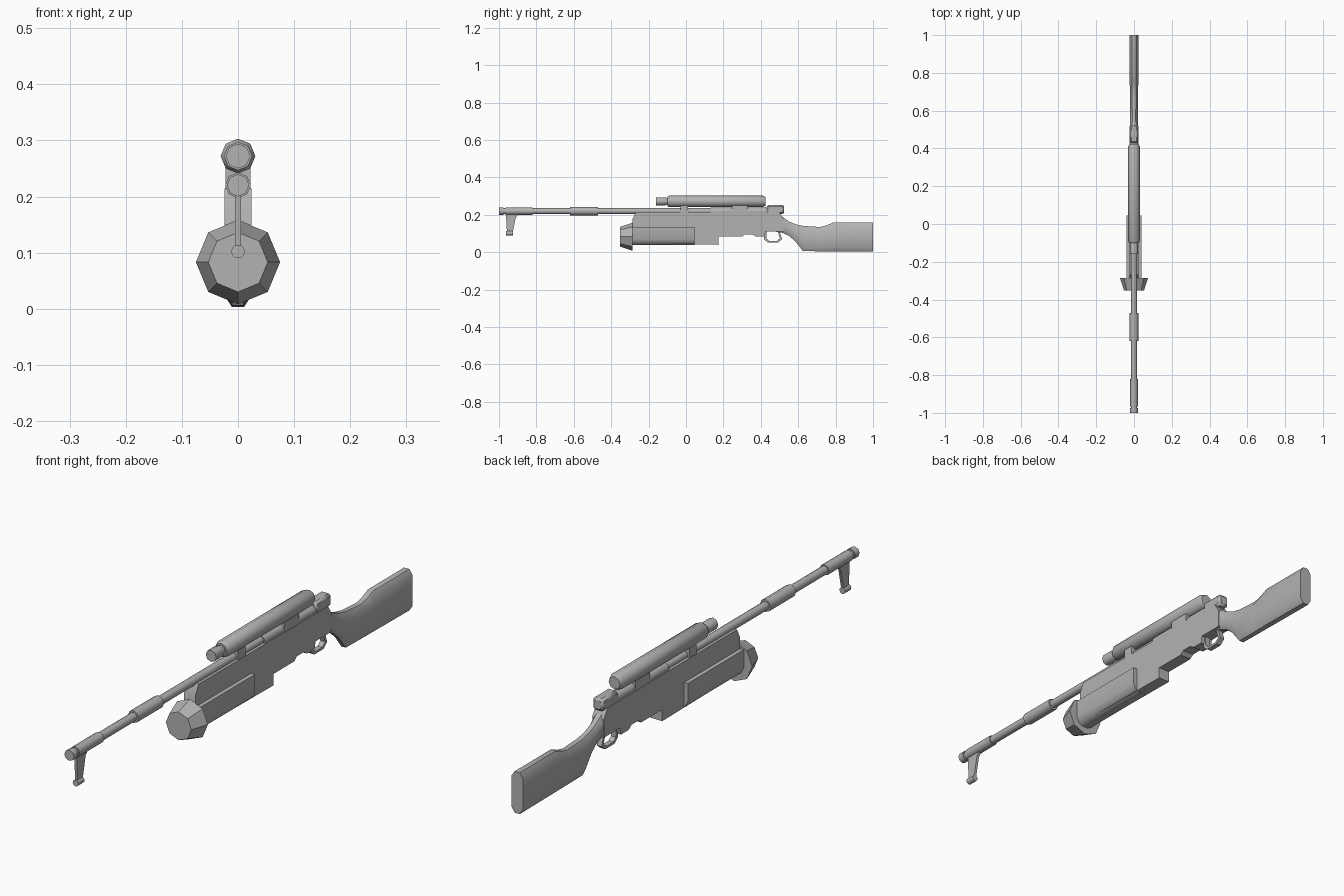
import bpy, bmesh, math

cube = bpy.data.objects.get("Cube")
if cube:
    bpy.data.objects.remove(cube, do_unlink=True)

grey = bpy.data.materials.new("plain grey")
grey.use_nodes = True
colour = (0.45, 0.45, 0.45, 1)
grey.diffuse_color = colour
grey.node_tree.nodes["Principled BSDF"].inputs["Base Color"].default_value = colour


def finish(name, bm, angle=30):
    bmesh.ops.recalc_face_normals(bm, faces=bm.faces[:])
    mesh = bpy.data.meshes.new(name)
    bm.to_mesh(mesh)
    bm.free()
    mesh.materials.append(grey)
    ob = bpy.data.objects.new(name, mesh)
    bpy.context.collection.objects.link(ob)
    bpy.ops.object.select_all(action='DESELECT')
    ob.select_set(True)
    bpy.context.view_layer.objects.active = ob
    bpy.ops.object.shade_smooth_by_angle(angle=math.radians(angle))
    return ob


def loft(name, rings, angle=30):
    """Skin a list of equal-length closed rings and cap both ends."""
    bm = bmesh.new()
    rows = [[bm.verts.new(p) for p in ring] for ring in rings]
    n = len(rows[0])
    for a, b in zip(rows, rows[1:]):
        for i in range(n):
            j = (i + 1) % n
            bm.faces.new((a[i], a[j], b[j], b[i]))
    bm.faces.new(rows[0])
    bm.faces.new(rows[-1])
    return finish(name, bm, angle)


def tube(name, z, profile, sides=8, angle=50):
    """Turned part along y; profile holds (y, radius) pairs."""
    turn = [2 * math.pi * i / sides for i in range(sides)]
    return loft(name, [[(r * math.cos(t), y, z + r * math.sin(t)) for t in turn]
                       for y, r in profile], angle)


def plate(name, outline, half, bevel=0):
    """Side outline of (y, z) points given a thickness across x."""
    ob = loft(name, [[(x, y, z) for y, z in outline] for x in (-half, half)])
    if bevel:
        mod = ob.modifiers.new("edge", 'BEVEL')
        mod.width = bevel
        mod.segments = 1
        mod.limit_method = 'ANGLE'
        mod.angle_limit = math.radians(50)
    return ob


def box(name, y0, y1, z0, z1, half, bevel=0):
    return plate(name, [(y0, z0), (y1, z0), (y1, z1), (y0, z1)], half, bevel)


def section(y, top, bottom, half, cut):
    """Tall eight-sided cross-section with cut corners."""
    s = half * 0.45
    right = [(s, bottom), (half, bottom + cut), (half, top - cut), (s, top)]
    return [(x, y, z) for x, z in right] + [(-x, y, z) for x, z in reversed(right)]


# Barrel with muzzle ring and sleeve
tube("barrel", 0.22, [(-1, 0.02), (-0.975, 0.02), (-0.975, 0.016), (-0.965, 0.016),
                      (-0.965, 0.02), (-0.82, 0.02), (-0.82, 0.016), (-0.62, 0.016),
                      (-0.62, 0.023), (-0.47, 0.023), (-0.47, 0.016), (0.2, 0.016)])
tube("receiver_tube", 0.218, [(0.13, 0.022), (0.45, 0.022)])

# Post and foot hanging below the muzzle
plate("muzzle_post", [(-0.963, 0.205), (-0.895, 0.205), (-0.91, 0.185),
                      (-0.928, 0.1), (-0.957, 0.1)], 0.005)
tube("muzzle_foot", 0.102, [(-0.962, 0.012), (-0.926, 0.012)], 12)

# Main body
plate("body", [(-0.285, 0.045), (0.175, 0.04), (0.175, 0.083), (0.3, 0.083),
               (0.315, 0.096), (0.355, 0.096), (0.375, 0.083), (0.42, 0.083),
               (0.425, 0.11), (0.52, 0.11), (0.52, 0.18), (0.5, 0.212),
               (0.13, 0.214), (-0.268, 0.214), (-0.285, 0.18)], 0.024)
box("rear_block", 0.43, 0.525, 0.205, 0.252, 0.022, 0.008)

# Fore-end casing with rounded underside
half_case = [(0.012, 0.038), (0.028, 0.046), (0.04, 0.068), (0.04, 0.136)]
case_ring = half_case + [(-x, z) for x, z in reversed(half_case)]
loft("fore_casing", [[(x, y, z) for x, z in case_ring] for y in (-0.285, 0.045)], 40)

# Flared nose cap
tube("nose_cap", 0.083, [(-0.352, 0.053), (-0.285, 0.075)], 8, 30)

# Scope and its mounts
tube("scope", 0.272, [(-0.16, 0.022), (-0.115, 0.022), (-0.1, 0.018), (-0.1, 0.025),
                      (-0.09, 0.031), (0.41, 0.031), (0.424, 0.024)])
box("front_scope_mount", -0.03, 0.012, 0.205, 0.26, 0.022)
box("rear_scope_mount", 0.245, 0.33, 0.205, 0.26, 0.022)

# Grip flowing into the butt stock
loft("stock", [section(*s) for s in (
    (0.48, 0.205, 0.11, 0.023, 0.015), (0.515, 0.19, 0.104, 0.022, 0.018),
    (0.55, 0.165, 0.088, 0.02, 0.02), (0.585, 0.15, 0.058, 0.02, 0.022),
    (0.625, 0.141, 0.006, 0.021, 0.024), (0.715, 0.135, 0.005, 0.022, 0.022),
    (0.75, 0.143, 0.005, 0.023, 0.02), (0.785, 0.158, 0.005, 0.024, 0.02),
    (1, 0.158, 0.003, 0.024, 0.02))], 50)

# Trigger guard loop: outline thickened toward its centre
guard = [(0.418, 0.12), (0.418, 0.068), (0.438, 0.052), (0.492, 0.052),
         (0.514, 0.07), (0.498, 0.12)]
inner = [(0.466 + (y - 0.466) * 0.75, 0.088 + (z - 0.088) * 0.75) for y, z in guard]
bm = bmesh.new()
loops = [[bm.verts.new((x, y, z)) for y, z in pts]
         for x, pts in ((-0.01, guard), (0.01, guard), (0.01, inner), (-0.01, inner))]
for k in range(4):
    a, b = loops[k], loops[(k + 1) % 4]
    for i in range(len(guard)):
        j = (i + 1) % len(guard)
        bm.faces.new((a[i], a[j], b[j], b[i]))
finish("trigger_guard", bm)
